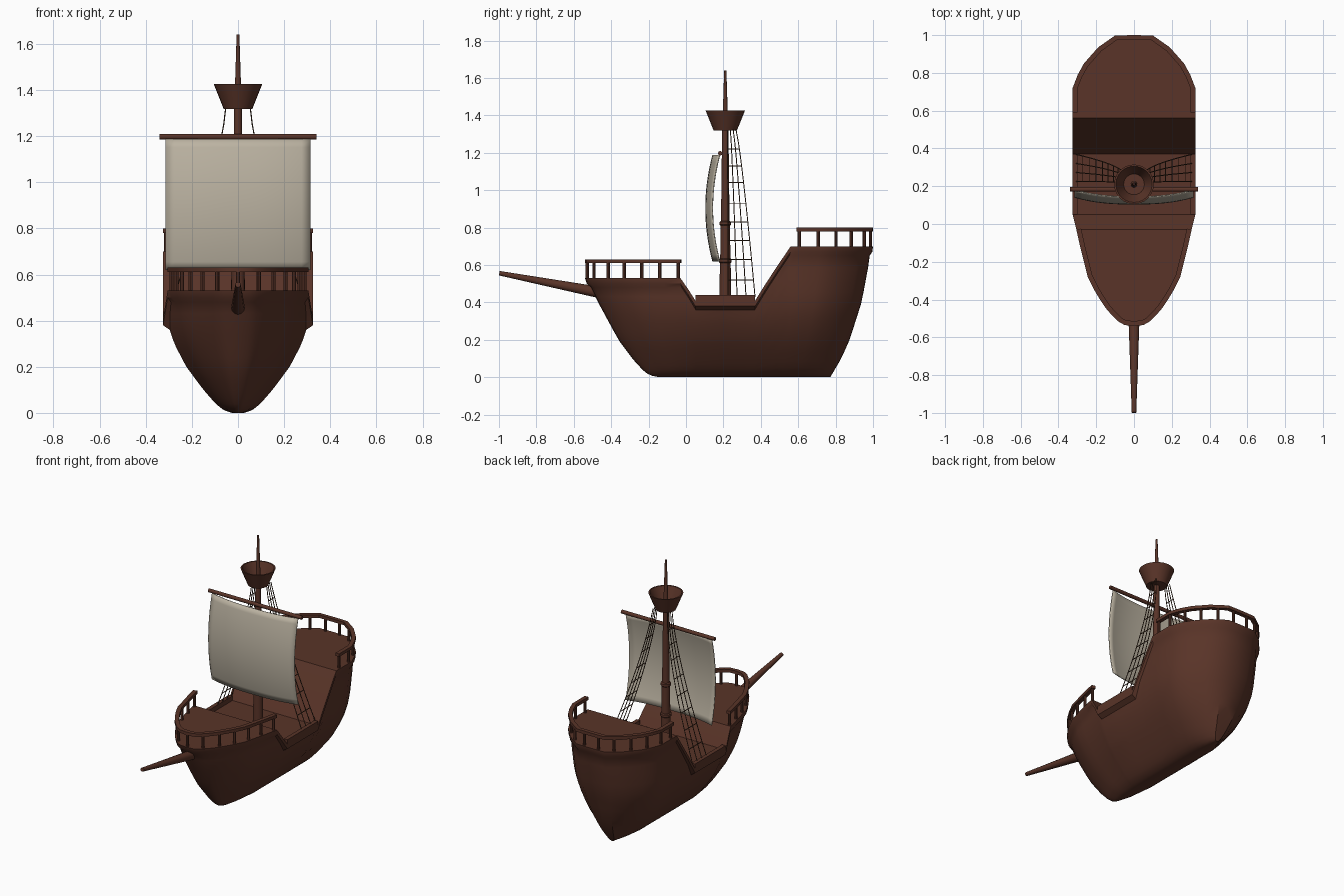
import bpy, bmesh, math
from mathutils import Vector

if "Cube" in bpy.data.objects:
    bpy.data.objects.remove(bpy.data.objects["Cube"])

def material(name, col):
    m = bpy.data.materials.new(name)
    m.diffuse_color = (*col, 1)
    m.use_nodes = True
    m.node_tree.nodes["Principled BSDF"].inputs["Base Color"].default_value = m.diffuse_color
    return m

WOOD = material("wood", (0.1, 0.034, 0.021))
CLOTH = material("cloth", (0.5, 0.45, 0.36))
ROPE = material("rope", (0.07, 0.035, 0.018))

def make(name, verts, faces, mat, angle=40):
    me = bpy.data.meshes.new(name)
    me.from_pydata(verts, [], faces)
    bm = bmesh.new()
    bm.from_mesh(me)
    bmesh.ops.remove_doubles(bm, verts=bm.verts, dist=1e-5)
    bmesh.ops.recalc_face_normals(bm, faces=bm.faces)
    bm.to_mesh(me)
    bm.free()
    ob = bpy.data.objects.new(name, me)
    bpy.context.collection.objects.link(ob)
    me.materials.append(mat)
    bpy.ops.object.select_all(action='DESELECT')
    ob.select_set(True)
    bpy.context.view_layer.objects.active = ob
    bpy.ops.object.shade_smooth_by_angle(angle=math.radians(angle))
    return ob

def interp(table, t):
    if t <= table[0][0]:
        return table[0][1]
    for (a, va), (b, vb) in zip(table, table[1:]):
        if t <= b:
            return va + (vb - va) * (t - a) / (b - a)
    return table[-1][1]

def tube(name, a, b, r1, r2, n=12, mat=WOOD):
    a, b = Vector(a), Vector(b)
    q = (b - a).to_track_quat('Z', 'Y')
    vs = [p + q @ Vector((r * math.cos(2 * math.pi * i / n), r * math.sin(2 * math.pi * i / n), 0))
          for p, r in ((a, r1), (b, r2)) for i in range(n)]
    fs = [(i, (i + 1) % n, n + (i + 1) % n, n + i) for i in range(n)]
    return make(name, vs, fs + [tuple(range(n)), tuple(range(n, 2 * n))], mat)

def lathe(name, prof, x, y, n=24):
    vs = [(x + r * math.cos(2 * math.pi * i / n), y + r * math.sin(2 * math.pi * i / n), z)
          for r, z in prof for i in range(n)]
    fs = [(k * n + i, k * n + (i + 1) % n, (k + 1) * n + (i + 1) % n, (k + 1) * n + i)
          for k in range(len(prof) - 1) for i in range(n)]
    return make(name, vs, fs, WOOD)

# Half plan of the deck edge from bow to stern, and the height of that edge
PLAN = [(0, -.54), (.05, -.535), (.085, -.515), (.12, -.48), (.15, -.445), (.18, -.4), (.21, -.35),
        (.245, -.28), (.265, -.2), (.285, -.12), (.305, -.03), (.315, .01), (.325, .05), (.325, .2),
        (.325, .37), (.325, .43), (.325, .5), (.325, .56), (.325, .59), (.325, .72), (.298, .79),
        (.265, .85), (.19, .935), (.1, .998), (0, 1)]
SHEER = [(-.54, .53), (-.03, .53), (.05, .41), (.37, .41), (.56, .7), (1, .7)]
WIDTH = [(0, .08), (.012, .19), (.04, .3), (.1, .46), (.2, .69), (.3, .85), (.37, .92), (.45, .95), (.7, .97)]
BOW = [(0, .39), (.01, .34), (.03, .31), (.1, .245), (.2, .17), (.3, .115), (.4, .06), (.5, .01), (.53, 0)]
STERN = [(0, -.22), (.1, -.16), (.2, -.115), (.4, -.05), (.6, -.012), (.7, 0)]

# Hull: sections between keel and deck edge, with a proud band along the top
def hull_point(x, y, z, band):
    w = 1 if band else interp(WIDTH, z)
    yy = y + interp(BOW, z) * max(0, (.05 - y) / .59) + interp(STERN, z) * max(0, (y - .37) / .63)
    if not band:
        yy = .2 + (yy - .2) * .985
    return (x * w, yy, z)

LEVELS = [0, .015, .04, .08, .13, .2, .3, .4, .5, .6, .7, .8, .9, 1]
ring = []
for x, y in PLAN:
    zt = interp(SHEER, y)
    ring.append([hull_point(x, y, t * (zt - .05), False) for t in LEVELS] +
                [hull_point(x, y, zt - .03, True), hull_point(x, y, zt, True)])
nl = len(ring[0])
verts = [p for r in ring for p in r] + [(-p[0], p[1], p[2]) for r in ring for p in r]
half = len(PLAN) * nl
faces = []
for i in range(len(PLAN) - 1):
    a, b = i * nl, (i + 1) * nl
    for o in (0, half):
        faces += [(o + a + k, o + b + k, o + b + k + 1, o + a + k + 1) for k in range(nl - 1)]
    for k in (0, nl - 1):
        f = [a + k, b + k, half + b + k, half + a + k]
        if i == 0:
            f = [a + k, b + k, half + b + k]
        elif i == len(PLAN) - 2:
            f = [a + k, b + k, half + a + k]
        faces.append(tuple(f))
bm_faces = [f for f in faces]
make("hull", verts, bm_faces, WOOD, 35)

# Rails swept along the deck edge
def inset(path, d):
    out = []
    for i, p in enumerate(path):
        t = (path[min(i + 1, len(path) - 1)] - path[max(i - 1, 0)]).normalized()
        out.append(p + Vector((-t.y, t.x)) * d)
    return out

def sweep(name, path, width, z0, z1):
    ins = inset(path, width)
    vs = []
    for p, q in zip(path, ins):
        vs += [(p.x, p.y, z0), (q.x, q.y, z0), (q.x, q.y, z1), (p.x, p.y, z1)]
    n = len(path)
    fs = [(4 * i + k, 4 * i + (k + 1) % 4, 4 * i + 4 + (k + 1) % 4, 4 * i + 4 + k)
          for i in range(n - 1) for k in range(4)]
    make(name, vs, fs + [(0, 1, 2, 3), tuple(range(4 * n - 4, 4 * n))], WOOD, 30)

def posts(name, path, count, z0, z1):
    path = inset(path, .013)
    cum = [0]
    for a, b in zip(path, path[1:]):
        cum.append(cum[-1] + (b - a).length)
    for i in range(count):
        s = .015 + (cum[-1] - .03) * i / (count - 1)
        x = interp(list(zip(cum, [p.x for p in path])), s)
        y = interp(list(zip(cum, [p.y for p in path])), s)
        tube(f"{name}_{i}", (x, y, z0), (x, y, z1), .009, .009, 8)

fore = [Vector(p) for p in PLAN if p[1] <= -.03]
fore = [Vector((-p.x, p.y)) for p in reversed(fore[1:])] + fore
aft = [Vector(p) for p in PLAN if p[1] >= .59]
aft = aft + [Vector((-p.x, p.y)) for p in reversed(aft[:-1])]
sweep("fore_rail", fore, .026, .61, .63)
posts("fore_post", fore, 13, .52, .615)
sweep("aft_rail", aft, .026, .78, .8)
posts("aft_post", aft, 12, .69, .785)
for s in (-1, 1):
    side = [Vector((.325 * s, .05)), Vector((.325 * s, .37))]
    sweep("waist_rail", side, .026 * s, .4, .44)

# Bowsprit
tube("bowsprit", (0, -.42, .445), (0, -.998, .556), .032, .012, 12)

# Mast with collars, crow's nest
MY = .21
lathe("mast", [(0, .4), (.031, .4), (.029, .61), (.034, .615), (.034, .63), (.027, .635), (.026, .81),
               (.031, .815), (.031, .83), (.023, .835), (.017, 1.32), (.013, 1.42), (.006, 1.64), (0, 1.64)], 0, MY, 16)
lathe("crows_nest", [(0, 1.318), (.062, 1.318), (.105, 1.425), (.096, 1.425), (.055, 1.335), (0, 1.335)], 0, MY, 24)

# Yard and sail
tube("yard", (-.34, .183, 1.197), (.34, .183, 1.197), .012, .012, 10)
N, M = 16, 16
sv, sf = [], []
for j in range(M + 1):
    t = j / M
    for i in range(N + 1):
        u = 2 * i / N - 1
        y = .18 - .038 * (1 - (2 * t - 1) ** 2) - .036 * (1 - abs(u) ** 2.5)
        sv.append((.314 * u, y, .62 + .567 * t))
for j in range(M):
    for i in range(N):
        a = j * (N + 1) + i
        sf.append((a, a + 1, a + N + 2, a + N + 1))
sail = make("sail", sv, sf, CLOTH)
sol = sail.modifiers.new("thickness", 'SOLIDIFY')
sol.thickness = .006
sol.offset = 0

# Shrouds and ratlines on both sides
def line(name, pts, r=.0026):
    cu = bpy.data.curves.new(name, 'CURVE')
    cu.dimensions = '3D'
    cu.bevel_depth = r
    cu.bevel_resolution = 1
    sp = cu.splines.new('POLY')
    sp.points.add(len(pts) - 1)
    for p, c in zip(sp.points, pts):
        p.co = (*c, 1)
    cu.materials.append(ROPE)
    bpy.context.collection.objects.link(bpy.data.objects.new(name, cu))

def shroud(s, k, z):
    t = (1.325 - z) / (1.325 - .43)
    y0, y1 = .222 + .015 * k, .225 + .048 * k
    return (s * (.053 + .255 * t ** 1.35), y0 + (y1 - y0) * t ** .8, z)

for s in (-1, 1):
    for k in range(4):
        line("shroud", [shroud(s, k, .43 + .895 * i / 12) for i in range(13)])
    for z in (.52, .63, .73, .83, .93, 1.04, 1.13, 1.22):
        line("ratline", [shroud(s, k, z) for k in range(4)])
